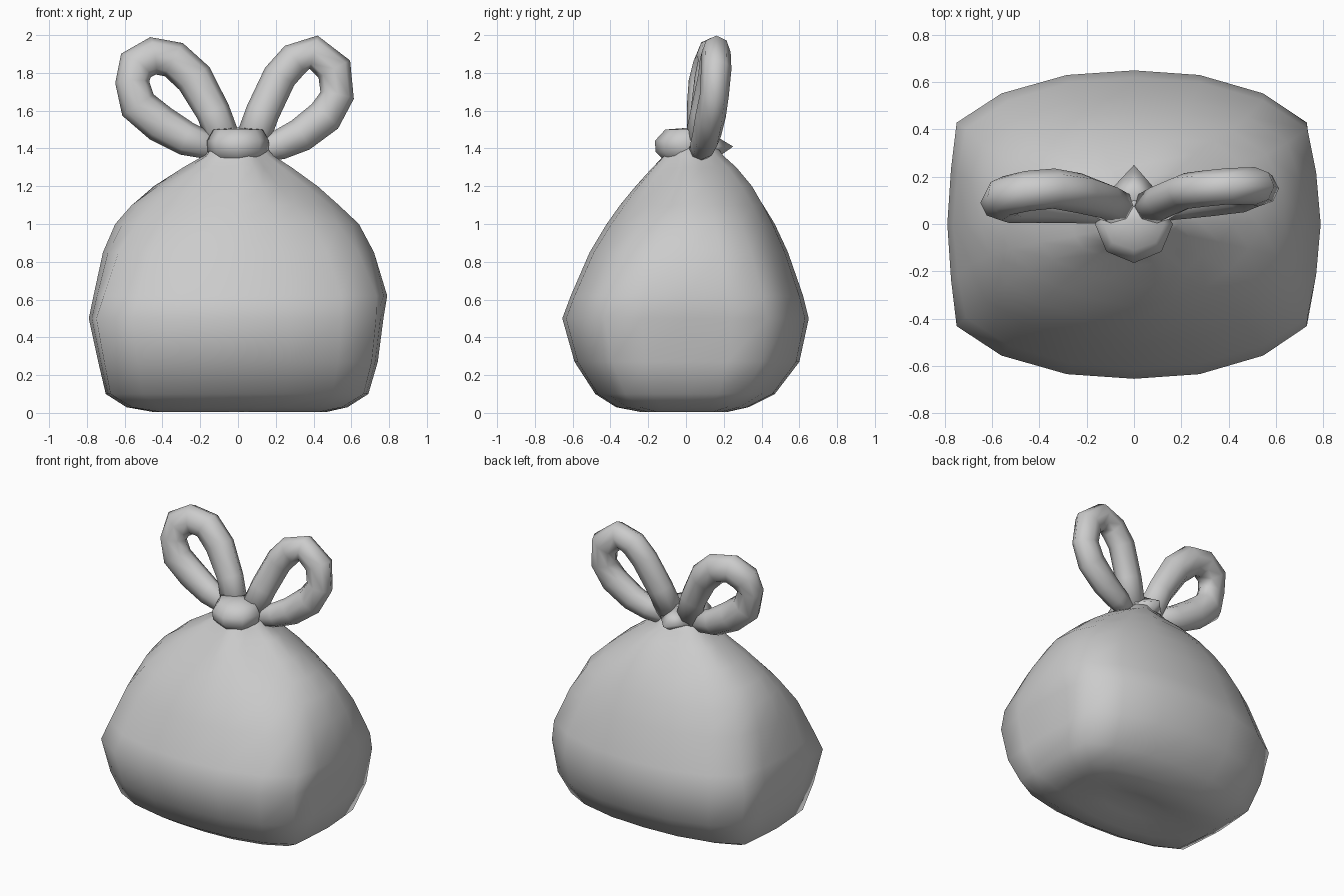
import bpy, bmesh, math
from mathutils import Vector

if "Cube" in bpy.data.objects:
    bpy.data.objects.remove(bpy.data.objects["Cube"])

grey = bpy.data.materials.new("bag grey")
grey.diffuse_color = (0.6, 0.6, 0.6, 1)
grey.use_nodes = True
grey.node_tree.nodes["Principled BSDF"].inputs["Base Color"].default_value = grey.diffuse_color


def finish(name, bm):
    bmesh.ops.recalc_face_normals(bm, faces=bm.faces)
    me = bpy.data.meshes.new(name)
    bm.to_mesh(me)
    bm.free()
    for p in me.polygons:
        p.use_smooth = True
    me.materials.append(grey)
    ob = bpy.data.objects.new(name, me)
    bpy.context.collection.objects.link(ob)
    return ob


def loft(name, rings, start, end):
    """Skin closed rings of points and close both ends with a fan."""
    bm = bmesh.new()
    vs = [[bm.verts.new(p) for p in r] for r in rings]
    n = len(vs[0])
    for a, b in zip(vs, vs[1:]):
        for i in range(n):
            j = (i + 1) % n
            bm.faces.new((a[i], a[j], b[j], b[i]))
    for ring, tip in ((vs[0], start), (vs[-1], end)):
        t = bm.verts.new(tip)
        for i in range(n):
            bm.faces.new((ring[i], ring[(i + 1) % n], t))
    return finish(name, bm)


# Bag cross-section: one quarter, straight flanks and gently bowed front and back
quarter = [(1, 0), (.98, .36), (.95, .66), (.71, .85), (.36, .97)]
section = (quarter + [(-x, y) for x, y in [(0, 1)] + quarter[:0:-1]]
           + [(-x, -y) for x, y in quarter] + [(x, -y) for x, y in [(0, 1)] + quarter[:0:-1]])

# Bag body: height, left, right, front, back, boxiness, pleat depth, rear shoulder
profile = [
    (0.035, .22, .22, .12, .12, .2, 0, 0), (0.005, .45, .47, .24, .22, .7, 0, 0),
    (0.03, .59, .58, .37, .33, 1, 0, 0), (0.10, .70, .69, .48, .47, 1.1, 0, 0),
    (0.27, .74, .74, .59, .60, 1.05, 0, 0), (0.50, .79, .77, .655, .65, 1, 0, 0),
    (0.62, .765, .79, .61, .62, .85, 0, 0), (0.85, .715, .72, .51, .54, .6, 0, .01),
    (1.00, .65, .64, .42, .47, .3, 0, .03), (1.10, .57, .53, .35, .41, .1, .01, .06),
    (1.20, .45, .41, .27, .34, 0, .04, .09), (1.30, .29, .27, .18, .25, 0, .07, .12),
    (1.36, .19, .18, .12, .19, 0, .08, .08), (1.44, .12, .12, .06, .14, 0, 0, 0)]
rings = []
for z, xl, xr, yf, yb, box, pleat, rear in profile:
    ring = []
    for i, (u, v) in enumerate(section):
        a = 2 * math.pi * i / len(section)
        c, s = math.cos(a), math.sin(a)
        k = 1 + pleat * (math.cos(5 * a) - 0.3) + rear * 2 * s * abs(c)
        x = (c + (u - c) * box) * (xr if c > 0 else xl) * k
        y = (s + (v - s) * box) * (yb if s > 0 else yf) * k
        ring.append((x, y, z))
    rings.append(ring)
loft("bag_body", rings, (0, 0, 0.045), (0, 0.03, 1.46))


# Tied ears: closed loops of tube, x, y, z, radius
def ear(name, path):
    pts = [Vector(p[:3]) for p in path]
    rings = []
    for i, p in enumerate(pts):
        t = (pts[min(i + 1, len(pts) - 1)] - pts[max(i - 1, 0)]).normalized()
        side = t.cross(Vector((0, 1, 0))).normalized()
        depth = side.cross(t)
        r = path[i][3]
        rings.append([p + side * r * math.cos(a) + depth * r * 0.85 * math.sin(a)
                      for a in (2 * math.pi * k / 8 for k in range(8))])
    loft(name, rings, pts[0], pts[-1])


ear("left_ear", [
    (-.06, .06, 1.40, .09), (-.13, .10, 1.59, .09), (-.23, .13, 1.77, .10),
    (-.34, .15, 1.87, .10), (-.45, .14, 1.89, .10), (-.54, .12, 1.84, .10),
    (-.56, .09, 1.75, .09), (-.53, .09, 1.63, .10), (-.41, .09, 1.53, .10),
    (-.27, .08, 1.45, .09), (-.08, .05, 1.39, .06)])
ear("right_ear", [
    (.06, .06, 1.40, .09), (.13, .10, 1.59, .09), (.22, .14, 1.78, .09),
    (.30, .15, 1.87, .09), (.40, .16, 1.91, .09), (.51, .16, 1.82, .095),
    (.525, .15, 1.68, .09), (.46, .13, 1.57, .095), (.33, .11, 1.47, .09),
    (.22, .09, 1.42, .08), (.08, .06, 1.38, .06)])

# Knot wrapped round the neck, bulging to a blunt point at the front
knot = []
for z, w, f in ((1.32, .10, .10), (1.38, .16, .16), (1.44, .165, .165), (1.50, .13, .11)):
    knot.append([(w * math.cos(a), (f if math.sin(a) < 0 else .10) * math.sin(a), z)
                 for a in (2 * math.pi * k / 8 for k in range(8))])
loft("front_knot", knot, (0, 0, 1.31), (0, .02, 1.51))

# Pointed fold sticking out behind the knot
base = [(-.15, .09, 1.41), (0, .10, 1.50), (.14, .09, 1.41), (0, .12, 1.32)]
loft("back_fold", [base], (0, .05, 1.41), (0, .25, 1.41))
